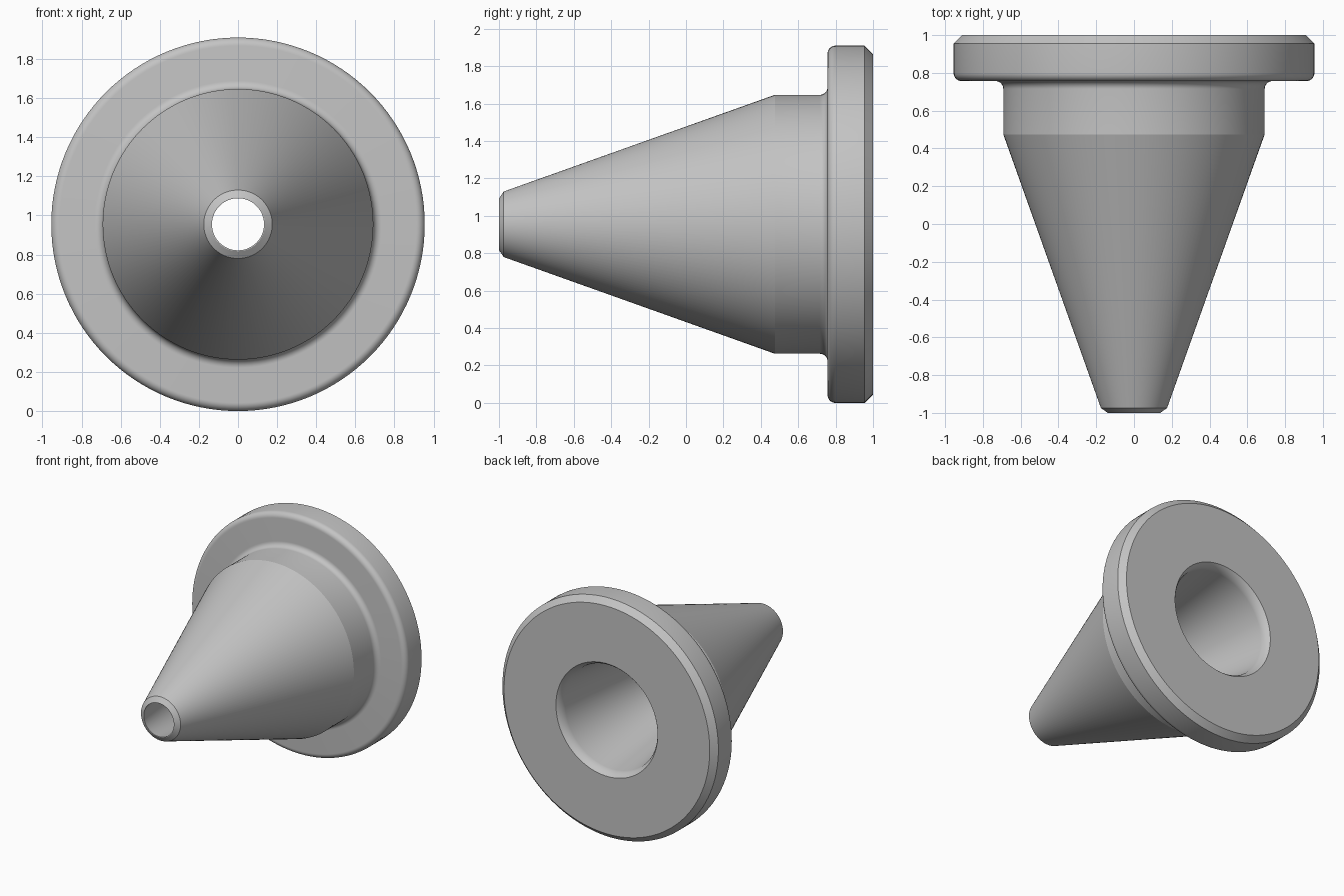
import bpy, bmesh
from math import sin, cos, radians, tau
from mathutils import Vector

cube = bpy.data.objects.get("Cube")
if cube:
    bpy.data.objects.remove(cube)

FLANGE_R, COLLAR_R, TIP_R, TIP_BORE, BACK_BORE = 0.955, 0.692, 0.175, 0.133, 0.45
FLANGE_Y, COLLAR_Y = 0.757, 0.475
FILLET, CHAMFER = 0.042, 0.045
SIDES = 128


def arc(r, y, radius, start, end, steps=8):
    """Points of a fillet in the radius / depth plane."""
    angles = [radians(start + (end - start) * i / steps) for i in range(steps + 1)]
    return [(r + radius * cos(a), y + radius * sin(a)) for a in angles]


# Closed section: nose, cone, collar, flange, then back through the bore
profile = [(TIP_BORE, -1), (0.138, -1), (TIP_R, -0.975), (COLLAR_R, COLLAR_Y)]
profile += arc(COLLAR_R + FILLET, FLANGE_Y - FILLET, FILLET, 180, 90)
profile += arc(FLANGE_R - FILLET, FLANGE_Y + FILLET, FILLET, -90, 0)
profile += [(FLANGE_R, 1 - CHAMFER), (FLANGE_R - CHAMFER, 1)]
# Eased mouth of the tapered bore
profile += arc(BACK_BORE + 0.08, 0.92, 0.113, 135, 180)

# Revolve the section about the y axis
bm = bmesh.new()
verts = [bm.verts.new((r, y, 0)) for r, y in profile]
edges = [bm.edges.new((v, verts[(i + 1) % len(verts)])) for i, v in enumerate(verts)]
bmesh.ops.spin(bm, geom=verts + edges, cent=Vector(), axis=Vector((0, 1, 0)),
               angle=tau, steps=SIDES, use_merge=True)
bmesh.ops.remove_doubles(bm, verts=bm.verts, dist=0.0001)
bmesh.ops.recalc_face_normals(bm, faces=bm.faces)
mesh = bpy.data.meshes.new("flanged_nozzle")
bm.to_mesh(mesh)
bm.free()

nozzle = bpy.data.objects.new("flanged_nozzle", mesh)
nozzle.location.z = FLANGE_R
bpy.context.collection.objects.link(nozzle)

# Plain grey finish
grey = bpy.data.materials.new("plain_grey")
grey.use_nodes = True
colour = (0.55, 0.55, 0.55, 1)
grey.diffuse_color = colour
grey.node_tree.nodes["Principled BSDF"].inputs["Base Color"].default_value = colour
mesh.materials.append(grey)

# Smooth fillets, crisp chamfers and collar edge
bpy.ops.object.select_all(action='DESELECT')
nozzle.select_set(True)
bpy.context.view_layer.objects.active = nozzle
bpy.ops.object.shade_smooth_by_angle(angle=radians(16))
